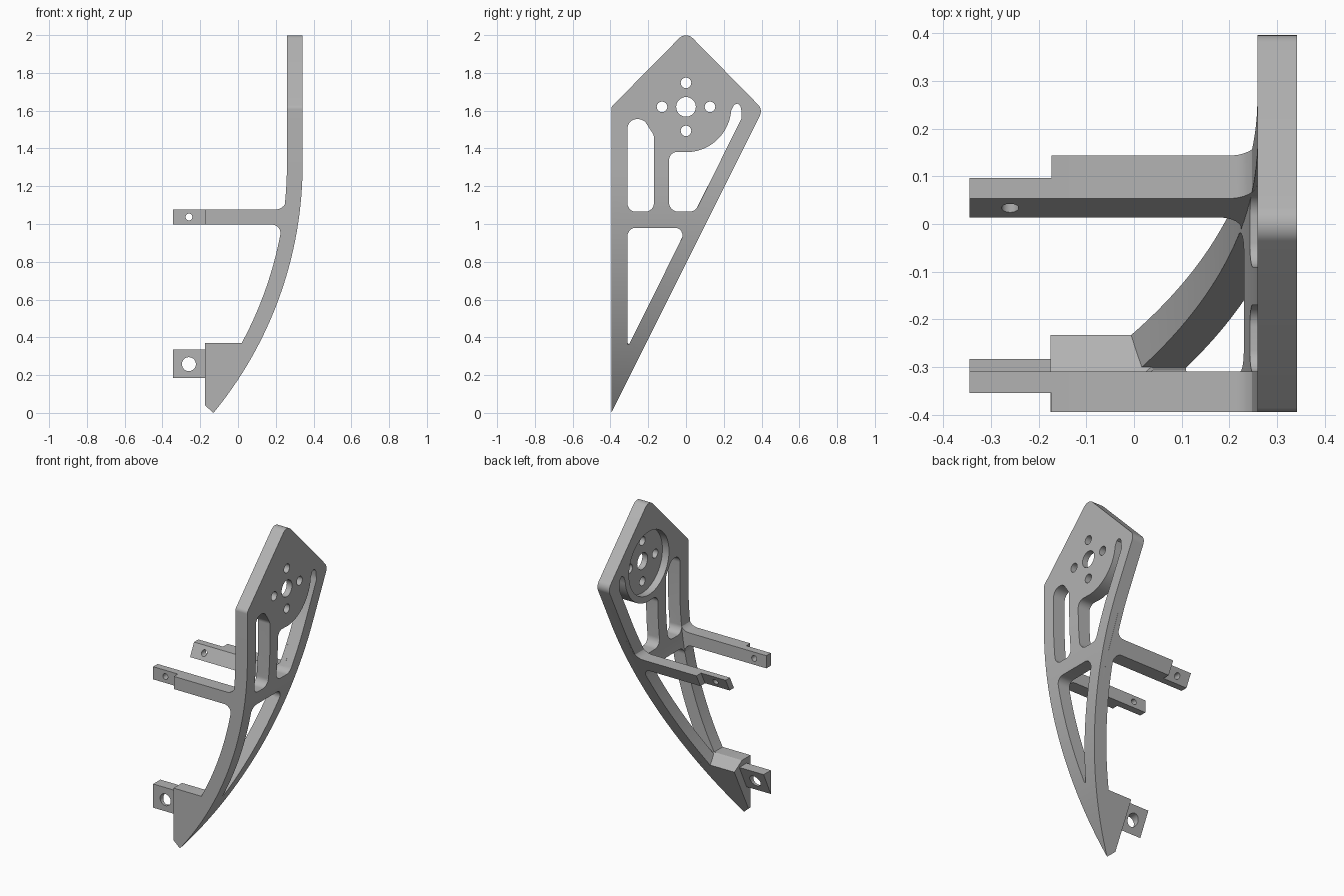
import bpy, bmesh, math
from mathutils import Vector

if "Cube" in bpy.data.objects:
    bpy.data.objects.remove(bpy.data.objects["Cube"])

grey = bpy.data.materials.new("plain_grey")
grey.use_nodes = True
grey.diffuse_color = (0.45, 0.45, 0.45, 1)
grey.node_tree.nodes["Principled BSDF"].inputs["Base Color"].default_value = grey.diffuse_color

SLANT = 0.5        # y gained per unit height along the rear edge
FRONT = -0.395     # y of the front edge
HUB = (0, 1.62)    # centre of the mounting head (y, z)


def rounded(points, steps=8):
    """Polygon with (a, b, radius) corners turned into fillet arcs."""
    out = []
    for i, p in enumerate(points):
        here = Vector(p[:2])
        r = p[2] if len(p) > 2 else 0
        if not r:
            out.append(here)
            continue
        u = (Vector(points[i - 1][:2]) - here).normalized()
        v = (Vector(points[(i + 1) % len(points)][:2]) - here).normalized()
        half = u.angle(v) / 2
        centre = here + (u + v).normalized() * r / math.sin(half)
        start = (here + u * r / math.tan(half)) - centre
        end = (here + v * r / math.tan(half)) - centre
        for k in range(steps + 1):
            out.append(centre + start.lerp(end, k / steps).normalized() * r)
    return out


def circle(centre, r, n=32):
    return [(centre[0] + r * math.cos(2 * math.pi * k / n),
             centre[1] + r * math.sin(2 * math.pi * k / n)) for k in range(n)]


def prism(name, points, axis, lo, hi, shear=0):
    """Extrude a (y, z) outline along x, or an (x, z) outline along y."""
    bm = bmesh.new()
    rings = []
    for d in (lo, hi):
        rings.append([bm.verts.new((d, a, b) if axis == "x" else (a, d + shear * b, b))
                      for a, b in points])
    for ring in rings:
        bm.faces.new(ring)
    n = len(points)
    for i in range(n):
        j = (i + 1) % n
        bm.faces.new((rings[0][i], rings[0][j], rings[1][j], rings[1][i]))
    bmesh.ops.recalc_face_normals(bm, faces=bm.faces)
    mesh = bpy.data.meshes.new(name)
    bm.to_mesh(mesh)
    bm.free()
    mesh.materials.append(grey)
    obj = bpy.data.objects.new(name, mesh)
    bpy.context.collection.objects.link(obj)
    return obj


def carve(obj, tool, operation="DIFFERENCE"):
    mod = obj.modifiers.new("carve", "BOOLEAN")
    mod.operation, mod.solver, mod.object = operation, "EXACT", tool
    bpy.context.view_layer.objects.active = obj
    bpy.ops.object.modifier_apply(modifier=mod.name)
    bpy.data.objects.remove(tool)


def bend(r, depth, steps=32):
    """Arc of the bent plate from its straight part down by depth, as (x, z)."""
    top = math.asin(depth / r)
    return [(r * math.cos(top * k / steps) - 1.726, 1.315 - r * math.sin(top * k / steps))
            for k in range(steps + 1)]


# Bent plate: curved side profile trimmed by the blade-shaped outline
outer = bend(2.068, 1.315)
inner = bend(1.985, 1.115)
plate = prism("bent_plate", [(0.342, 2.1)] + outer + inner[::-1] + [(0.259, 2.1)], "y", -0.6, 0.6)
outline = rounded([(FRONT, 0), (0.407, 1.606, 0.05), (0, 2.02, 0.05), (FRONT, 1.62, 0.03)])
carve(plate, prism("outline", outline, "x", -1, 1), "INTERSECT")

# Lightening slots
front_slot = rounded([(-0.31, 1.065, 0.045), (-0.17, 1.065, 0.045), (-0.17, 1.47, 0.04),
                      (-0.225, 1.555, 0.05), (-0.31, 1.555, 0.05)])
hub_arc = [(0.24 * math.sin(math.radians(a)), HUB[1] - 0.24 * math.cos(math.radians(a)))
           for a in range(0, 90, 5)]
rear_slot = rounded([(-0.09, 1.065, 0.05), (0.048, 1.065, 0.05), (0.295, 1.56), (0.293, 1.6),
                     (0.288, 1.625), (0.272, 1.638), (0.254, 1.63)]
                    + hub_arc[::-1] + [(-0.09, 1.385, 0.045)])
lower_slot = rounded([(-0.31, 0.98, 0.045), (-0.31, 0.345, 0.005), (0.006, 0.98, 0.04)])
for slot in (front_slot, rear_slot, lower_slot):
    carve(plate, prism("slot", slot, "x", -1, 1))

# Round recess on the inner side, centre bore and four bolt holes
carve(plate, prism("recess", circle(HUB, 0.2, 64), "x", 0.1, 0.305))
carve(plate, prism("bore", circle(HUB, 0.052), "x", -1, 1))
for dy, dz in ((1, 0), (-1, 0), (0, 1), (0, -1)):
    centre = (HUB[0] + 0.127 * dy, HUB[1] + 0.127 * dz)
    carve(plate, prism("bolt_hole", circle(centre, 0.028, 24), "x", -1, 1))
parts = [plate]

# Two arms with filleted roots and thinner drilled tips; the rear one leans with the edge
arm_profile = rounded([(-0.173, 0.997), (0.234, 0.997, 0.045), (0.218, 0.91), (0.27, 0.91),
                       (0.29, 1.2), (0.258, 1.2), (0.259, 1.077, 0.06), (-0.173, 1.077)])
tip_profile = [(-0.345, 0.997), (-0.16, 0.997), (-0.16, 1.077), (-0.345, 1.077)]
for side, lo, mid_lo, mid_hi, hi, shear in (
        ("front", FRONT, -0.355, -0.31, -0.31, 0),
        ("rear", FRONT - 0.09, FRONT - 0.09, FRONT - 0.047, FRONT, SLANT)):
    parts.append(prism(side + "_arm", arm_profile, "y", lo, hi, shear))
    tip = prism(side + "_arm_tip", tip_profile, "y", mid_lo, mid_hi, shear)
    carve(tip, prism("pin_hole", circle((-0.26, 1.037), 0.018, 24), "y", -1, 1))
    parts.append(tip)

# Solid foot, trimmed by the slanted rear edge and a sloping top
foot_arc = [p for p in outer if p[1] < 0.37]
foot = prism("foot", [(-0.175, 0.37), (0.025, 0.37)] + foot_arc + [(-0.175, 0.04)], "y", -0.6, 0.2)
foot_side = [(FRONT, 0), (-0.233, 0.324), (-0.27, 0.345), (-0.31, 0.37), (FRONT, 0.37)]
carve(foot, prism("foot_side", foot_side, "x", -1, 1), "INTERSECT")
parts.append(foot)

# Wedge-shaped lug on the foot
lug = prism("foot_lug", [(-0.355, 0.185), (-0.283, 0.335), (-0.355, 0.335)], "x", -0.345, -0.165)
carve(lug, prism("lug_hole", circle((-0.26, 0.258), 0.037), "y", -1, 1))
parts.append(lug)

# Smooth the curved walls, keep hard edges
bpy.ops.object.select_all(action="DESELECT")
for obj in parts:
    obj.select_set(True)
bpy.context.view_layer.objects.active = plate
bpy.ops.object.shade_smooth_by_angle(angle=math.radians(30))
